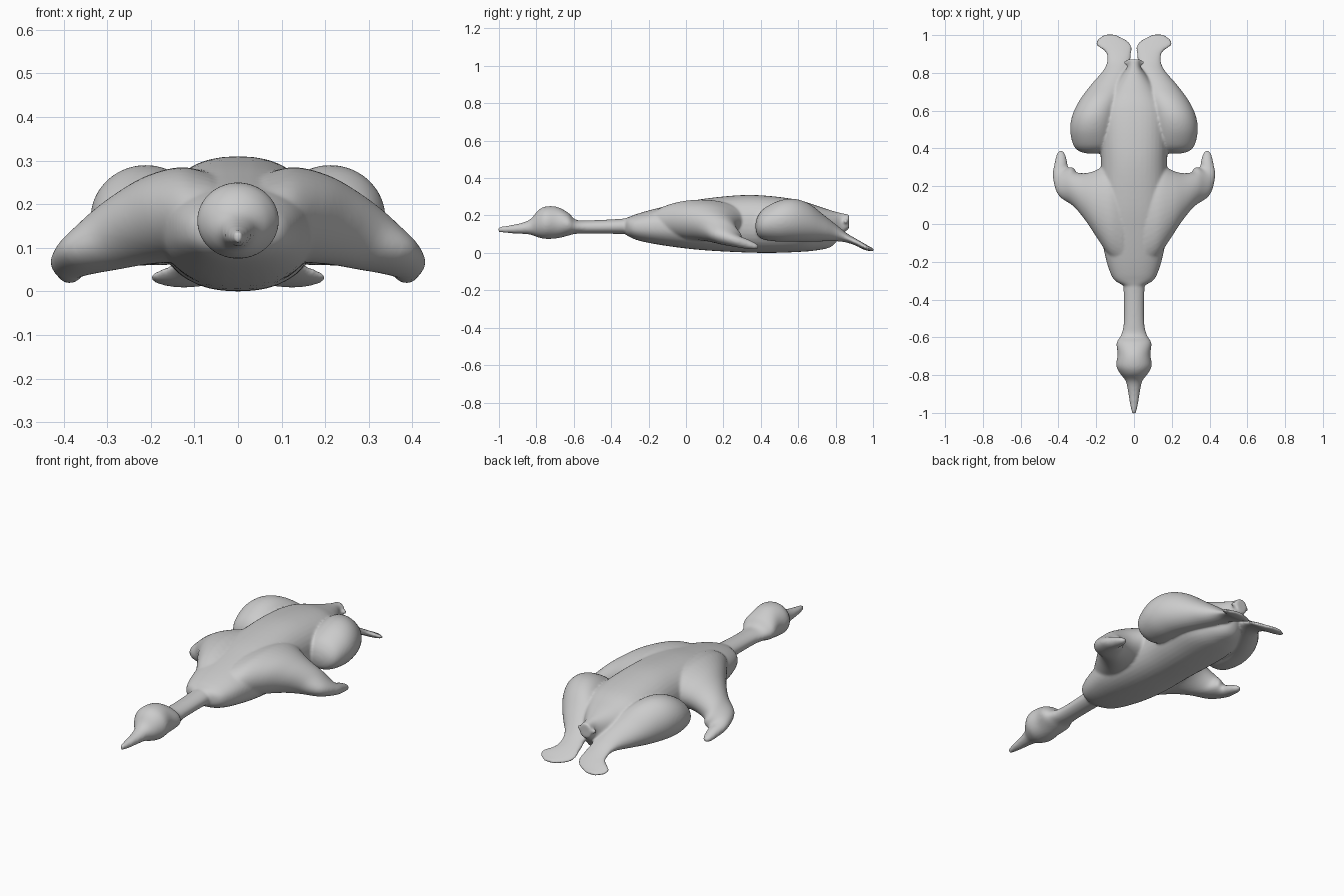
import bpy, bmesh
from math import cos, sin, tau
from mathutils import Vector

if "Cube" in bpy.data.objects:
    bpy.data.objects.remove(bpy.data.objects["Cube"])


def catmull(a, b, c, d, t):
    return 0.5 * (2 * b + (c - a) * t + (2 * a - 5 * b + 4 * c - d) * t * t
                  + (3 * b - a - 3 * c + d) * t ** 3)


def loft(name, rings, power=2.0, sides=40, steps=5, side=1):
    """Skin smooth rings given as (centre, half axis u, half axis v)."""
    rings = [[Vector(p) for p in r] for r in rings]
    fine, n = [], len(rings)
    for i in range(n - 1):
        quad = [rings[max(0, min(n - 1, i + k))] for k in (-1, 0, 1, 2)]
        for s in range(steps):
            fine.append([catmull(*[q[j] for q in quad], s / steps) for j in range(3)])
    fine.append(rings[-1])
    bm = bmesh.new()
    loops = []
    for c, u, v in fine:
        loop = []
        for k in range(sides):
            ca, sa = cos(tau * k / sides), sin(tau * k / sides)
            e = 2 / power
            p = c + u * (abs(ca) ** e * (1 if ca > 0 else -1)) + v * (abs(sa) ** e * (1 if sa > 0 else -1))
            loop.append(bm.verts.new((p.x * side, p.y, p.z)))
        loops.append(loop)
    for a, b in zip(loops, loops[1:]):
        for k in range(sides):
            m = (k + 1) % sides
            bm.faces.new((a[k], a[m], b[m], b[k]))
    bm.faces.new(loops[0])
    bm.faces.new(loops[-1])
    bmesh.ops.recalc_face_normals(bm, faces=bm.faces)
    me = bpy.data.meshes.new(name)
    bm.to_mesh(me)
    bm.free()
    ob = bpy.data.objects.new(name, me)
    bpy.context.collection.objects.link(ob)
    return ob


def slice_y(y, x0, x1, z0, z1):
    return (((x0 + x1) / 2, y, (z0 + z1) / 2), ((x1 - x0) / 2, 0, 0), (0, 0, (z1 - z0) / 2))


def slice_x(x, y0, y1, z0, z1, tilt):
    return ((x, (y0 + y1) / 2, (z0 + z1) / 2), (0, (y1 - y0) / 2, 0), (tilt, 0, (z1 - z0) / 2))


# beak, head and neck: y, half width, bottom, top
head = [(-1.003, .010, .112, .138), (-.95, .022, .106, .146), (-.88, .033, .102, .160),
        (-.83, .045, .097, .182), (-.79, .075, .083, .228), (-.75, .094, .075, .248),
        (-.69, .087, .078, .246), (-.63, .092, .092, .215), (-.59, .070, .102, .178),
        (-.53, .055, .102, .174), (-.40, .054, .102, .179), (-.25, .060, .100, .190)]
# torso and tail
torso = [(-.325, .056, .100, .185), (-.30, .100, .085, .194), (-.26, .125, .068, .209),
         (-.18, .150, .050, .232), (-.05, .175, .030, .262), (.1, .182, .014, .290),
         (.3, .175, .003, .309), (.45, .180, .000, .304), (.6, .178, .005, .283),
         (.7, .130, .014, .252), (.78, .075, .035, .226), (.83, .037, .095, .213),
         (.872, .036, .130, .205)]
parts = [loft("neck_and_head", [slice_y(y, -w, w, a, b) for y, w, a, b in head]),
         loft("torso", [slice_y(y, -w, w, a, b) for y, w, a, b in torso], power=2.3)]

# wing stub: drooping slab that hooks backwards at the tip
wing = [slice_x(.06, -.22, .33, .06, .27, 0),
        slice_x(.13, -.17, .33, .065, .285, 0),
        slice_x(.19, -.08, .29, .065, .265, .02),
        slice_x(.25, .015, .27, .06, .225, .03),
        slice_x(.31, .09, .275, .05, .175, .035),
        ((.36, .225, .085), (-.035, .075, 0), (.025, 0, .045)),
        ((.388, .275, .062), (-.040, .025, 0), (.012, 0, .032)),
        ((.388, .33, .047), (-.032, .008, 0), (.004, 0, .026)),
        ((.387, .37, .036), (-.022, 0, 0), (0, 0, .017)),
        ((.387, .388, .033), (-.008, 0, 0), (0, 0, .007))]
# leg: thigh tapering to a flat webbed foot: y, inner x, outer x, bottom, top
leg = [(.372, .20, .24, .13, .16), (.385, .14, .29, .09, .20), (.42, .11, .322, .07, .24),
       (.50, .10, .338, .06, .28), (.58, .09, .325, .06, .289), (.66, .07, .285, .06, .262),
       (.74, .045, .225, .062, .20), (.81, .03, .165, .062, .145), (.86, .02, .143, .055, .105),
       (.91, .013, .152, .038, .075), (.95, .015, .202, .018, .052), (.98, .05, .190, .010, .034),
       (1.003, .10, .155, .008, .024)]
for s in (1, -1):
    parts.append(loft("wing", wing, side=s))
    parts.append(loft("leg", [slice_y(*r) for r in leg], side=s))
    # little points at the end of the tail
    parts.append(loft("tail_point", [slice_x(0, .83, .87, .14, .20, 0),
                                     slice_x(.055, .848, .862, .16, .175, 0)], side=s))

# fuse everything into one smooth skin
bpy.ops.object.select_all(action='DESELECT')
for p in parts:
    p.select_set(True)
bird = parts[1]
bpy.context.view_layer.objects.active = bird
bpy.ops.object.join()
bird.name = "plucked_bird"
fuse = bird.modifiers.new("fuse", 'REMESH')
fuse.mode = 'VOXEL'
fuse.voxel_size = .007
fuse.use_smooth_shade = True
soften = bird.modifiers.new("soften", 'SMOOTH')
soften.factor = .5
soften.iterations = 6
